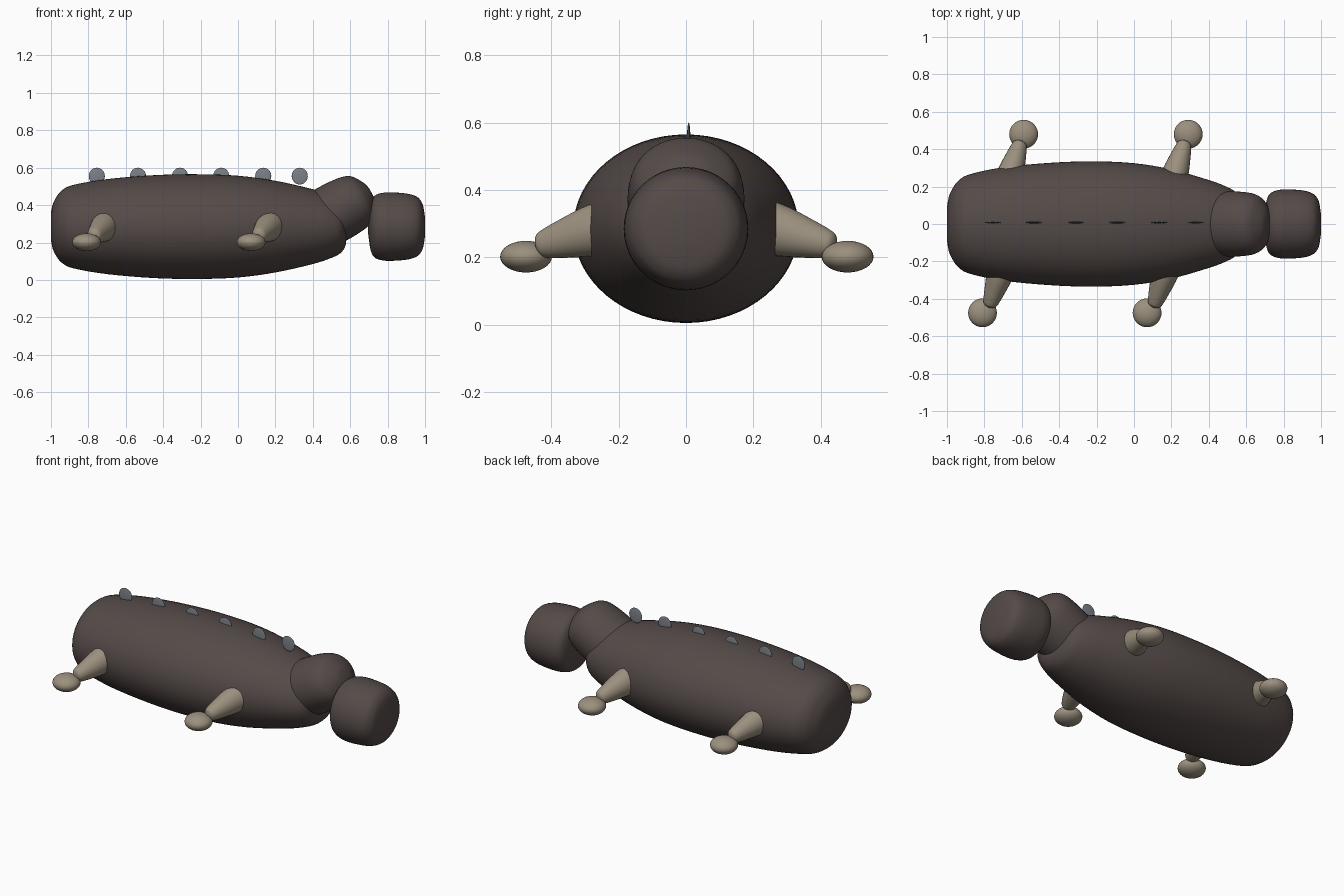
import bpy, bmesh, math
from mathutils import Vector

if "Cube" in bpy.data.objects:
    bpy.data.objects.remove(bpy.data.objects["Cube"])


def material(name, rgb):
    m = bpy.data.materials.new(name)
    m.diffuse_color = (*rgb, 1)
    m.use_nodes = True
    m.node_tree.nodes["Principled BSDF"].inputs["Base Color"].default_value = m.diffuse_color
    return m


SKIN = material("dark_skin", (0.09, 0.07, 0.065))
LIMB = material("tan_limb", (0.33, 0.28, 0.21))
PLATE = material("grey_plate", (0.2, 0.22, 0.25))


def finish(ob, mat):
    ob.data.materials.append(mat)
    bpy.ops.object.select_all(action='DESELECT')
    ob.select_set(True)
    bpy.context.view_layer.objects.active = ob
    bpy.ops.object.shade_smooth_by_angle(angle=math.radians(40))


def smooth_points(pts, n=4):
    # Catmull-Rom through the profile points
    p = [Vector(q) for q in pts]
    p = [2 * p[0] - p[1]] + p + [2 * p[-1] - p[-2]]
    out = []
    for a, b, c, d in zip(p, p[1:], p[2:], p[3:]):
        for i in range(n):
            t = i / n
            out.append(0.5 * (2 * b + (c - a) * t + (2 * a - 5 * b + 4 * c - d) * t * t
                              + (3 * b - a - 3 * c + d) * t ** 3))
    return out + [p[-2]]


def loft(name, start, axis, profile, mat, sides=48):
    # profile rows: distance along axis, half width, half height
    u = Vector(axis).normalized()
    side = Vector((0, 0, 1)).cross(u).normalized()
    up = u.cross(side)
    bm = bmesh.new()
    rings = []
    for d, w, h in smooth_points(profile):
        c = Vector(start) + u * d
        rings.append([bm.verts.new(c + side * w * math.cos(a) + up * h * math.sin(a))
                      for a in (2 * math.pi * i / sides for i in range(sides))])
    for r, s in zip(rings, rings[1:]):
        for i in range(sides):
            j = (i + 1) % sides
            bm.faces.new((r[i], r[j], s[j], s[i]))
    bm.faces.new(rings[0][::-1])
    bm.faces.new(rings[-1])
    bmesh.ops.recalc_face_normals(bm, faces=bm.faces)
    me = bpy.data.meshes.new(name)
    bm.to_mesh(me)
    bm.free()
    ob = bpy.data.objects.new(name, me)
    bpy.context.collection.objects.link(ob)
    finish(ob, mat)


def ellipsoid(name, loc, size, mat):
    bpy.ops.mesh.primitive_uv_sphere_add(segments=32, ring_count=16, location=loc)
    ob = bpy.context.object
    ob.name = name
    ob.scale = size
    finish(ob, mat)


# Barrel body
loft("body", (0, 0, 0.285), (1, 0, 0), [
    (-1.0, 0.09, 0.075), (-0.99, 0.145, 0.12), (-0.97, 0.19, 0.16), (-0.94, 0.23, 0.195),
    (-0.88, 0.265, 0.223), (-0.7, 0.303, 0.254), (-0.45, 0.327, 0.275), (-0.22, 0.335, 0.28),
    (0.0, 0.325, 0.272), (0.2, 0.292, 0.245), (0.4, 0.235, 0.2), (0.5, 0.197, 0.167),
    (0.55, 0.165, 0.14), (0.575, 0.12, 0.1), (0.58, 0.06, 0.05)], SKIN, 64)

# Raised neck
loft("neck", (0.35, 0, 0.267), (0.87, 0, 0.48), [
    (0.0, 0.1, 0.1), (0.04, 0.15, 0.14), (0.1, 0.168, 0.157), (0.2, 0.174, 0.16),
    (0.28, 0.17, 0.155), (0.33, 0.16, 0.145), (0.365, 0.14, 0.125), (0.39, 0.105, 0.09),
    (0.41, 0.06, 0.05), (0.415, 0.02, 0.02)], SKIN)

# Blunt head
loft("head", (0, 0, 0.285), (1, 0, 0), [
    (0.695, 0.03, 0.03), (0.70, 0.07, 0.07), (0.71, 0.13, 0.13), (0.73, 0.165, 0.165),
    (0.77, 0.181, 0.18), (0.82, 0.185, 0.183), (0.9, 0.18, 0.177), (0.95, 0.166, 0.163),
    (0.975, 0.145, 0.142), (0.99, 0.115, 0.11), (1.0, 0.05, 0.05)], SKIN)

# Legs and feet: each pair swings the same way along x
for end, dx in (("front", 0), ("back", -0.88)):
    for side, hip, tip, foot in (
            ("right", (0.18, -0.22, 0.295), (0.105, -0.445, 0.232), (0.07, -0.475, 0.202)),
            ("left", (0.205, 0.22, 0.295), (0.275, 0.445, 0.232), (0.29, 0.48, 0.202))):
        a, b = Vector(hip), Vector(tip)
        a.x += dx
        b.x += dx
        L = (b - a).length
        loft(f"{end}_{side}_leg", a, b - a, [
            (0, 0.076, 0.082), (0.3 * L, 0.069, 0.075), (0.6 * L, 0.056, 0.06),
            (0.85 * L, 0.043, 0.045), (0.95 * L, 0.033, 0.034), (L, 0.01, 0.01)], LIMB, 24)
        ellipsoid(f"{end}_{side}_foot", (foot[0] + dx, foot[1], foot[2]),
                  (0.077, 0.077, 0.047), LIMB)

# Thin plates along the back
for i, x in enumerate((-0.755, -0.535, -0.31, -0.09, 0.135, 0.33)):
    ellipsoid(f"back_plate_{i + 1}", (x, 0.008, 0.555), (0.043, 0.005, 0.045), PLATE)
